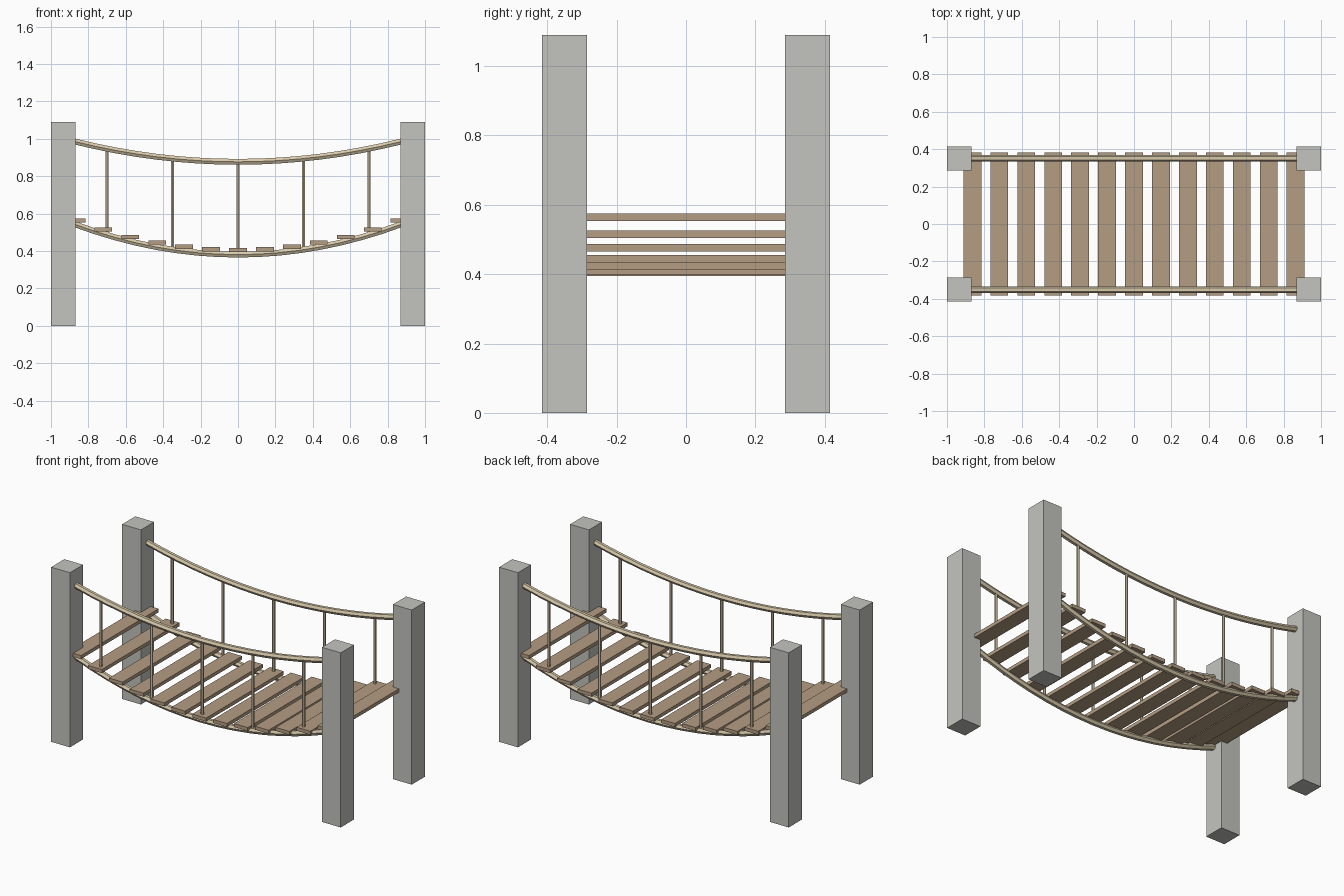
import bpy, bmesh
from math import cos, sin, pi
from mathutils import Vector

if "Cube" in bpy.data.objects:
    bpy.data.objects.remove(bpy.data.objects["Cube"])

SPAN, ROPE_Y = 0.87, 0.352
DECK_Z, DECK_SAG = 0.381, 0.161
RAIL_Z, RAIL_SAG = 0.877, 0.108


def material(name, col):
    m = bpy.data.materials.new(name)
    m.diffuse_color = (*col, 1)
    m.use_nodes = True
    m.node_tree.nodes["Principled BSDF"].inputs["Base Color"].default_value = m.diffuse_color
    return m


STONE = material("stone", (0.55, 0.55, 0.52))
WOOD = material("wood", (0.46, 0.34, 0.23))
ROPE = material("rope", (0.68, 0.58, 0.40))


def sag(x, low, drop):
    return low + drop * (x / SPAN) ** 2


def box(name, centre, size, mat):
    bpy.ops.mesh.primitive_cube_add(size=1, location=centre)
    ob = bpy.context.object
    ob.name = name
    ob.scale = size
    bpy.ops.object.transform_apply(location=False, rotation=False, scale=True)
    ob.data.materials.append(mat)


def tube(name, points, radius, mat, sides=6):
    """Faceted tube along points lying in an xz plane."""
    bm = bmesh.new()
    rings = []
    for i, p in enumerate(points):
        t = (points[min(i + 1, len(points) - 1)] - points[max(i - 1, 0)]).normalized()
        side = Vector((0, 1, 0))
        up = t.cross(side)
        rings.append([bm.verts.new(p + radius * (cos(a) * side + sin(a) * up))
                      for a in (2 * pi * k / sides for k in range(sides))])
    for r, s in zip(rings, rings[1:]):
        for k in range(sides):
            n = (k + 1) % sides
            bm.faces.new((r[k], r[n], s[n], s[k]))
    bm.faces.new(rings[0])
    bm.faces.new(rings[-1])
    bmesh.ops.recalc_face_normals(bm, faces=bm.faces)
    me = bpy.data.meshes.new(name)
    bm.to_mesh(me)
    bm.free()
    me.materials.append(mat)
    bpy.context.collection.objects.link(bpy.data.objects.new(name, me))


# Corner posts
for sx in (-1, 1):
    for sy in (-1, 1):
        box("post", (sx * 0.935, sy * 0.35, 0.545), (0.13, 0.13, 1.09), STONE)

# Planks following the sag of the deck ropes
for i in range(-6, 7):
    x = i * 0.144
    box("plank", (x, 0, sag(x, DECK_Z, DECK_SAG) + 0.024), (0.095, 0.766, 0.022), WOOD)

# Ropes and hangers on both sides
xs = [SPAN * 1.005 * (i / 8 - 1) for i in range(17)]
for sy in (-1, 1):
    y = sy * ROPE_Y
    tube("deck_rope", [Vector((x, y, sag(x, DECK_Z, DECK_SAG))) for x in xs], 0.018, ROPE)
    tube("hand_rope", [Vector((x, y, sag(x, RAIL_Z, RAIL_SAG))) for x in xs], 0.018, ROPE)
    for i in range(-2, 3):
        x = i * 0.35
        tube("hanger", [Vector((x, y, sag(x, DECK_Z, DECK_SAG))),
                        Vector((x, y, sag(x, RAIL_Z, RAIL_SAG)))], 0.009, ROPE)
